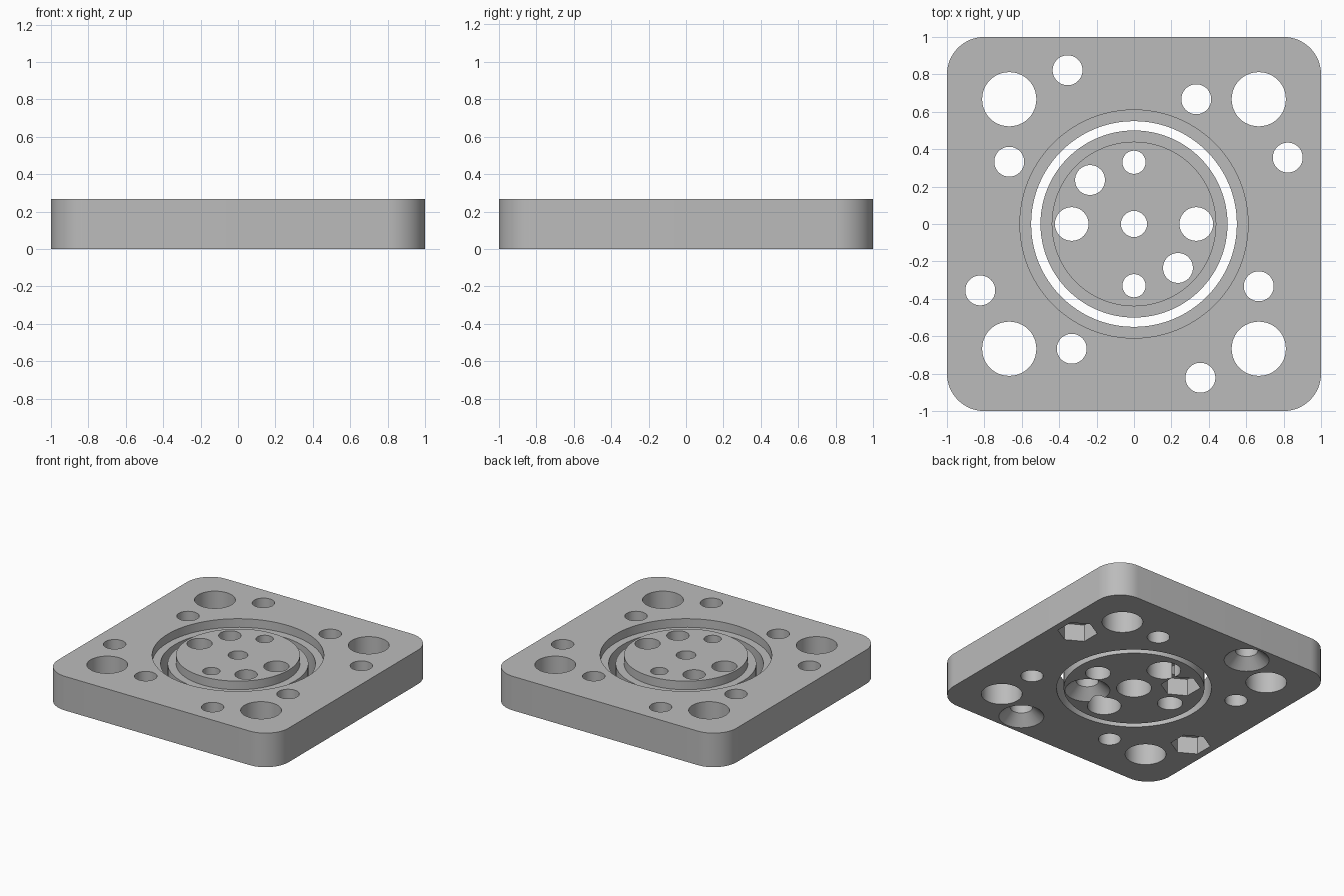
import bpy
import bmesh
import math

T = 0.267      # plate thickness
STEP = 0.2     # height of the shoulder ledges
LOW, HIGH = -0.1, T + 0.1

cube = bpy.data.objects.get("Cube")
if cube:
    bpy.data.objects.remove(cube)

grey = bpy.data.materials.new("plain grey")
grey.use_nodes = True
color = (0.5, 0.5, 0.5, 1)
grey.diffuse_color = color
bsdf = next(n for n in grey.node_tree.nodes if n.type == 'BSDF_PRINCIPLED')
bsdf.inputs["Base Color"].default_value = color


def stack(name, rings, x=0, y=0):
    """Closed solid lofted through rings of (x, y, z) points."""
    bm = bmesh.new()
    loops = [[bm.verts.new((px + x, py + y, pz)) for px, py, pz in ring] for ring in rings]
    for a, b in zip(loops, loops[1:]):
        for i in range(len(a)):
            j = (i + 1) % len(a)
            bm.faces.new((a[i], a[j], b[j], b[i]))
    bm.faces.new(loops[0][::-1])
    bm.faces.new(loops[-1])
    bmesh.ops.recalc_face_normals(bm, faces=bm.faces)
    mesh = bpy.data.meshes.new(name)
    bm.to_mesh(mesh)
    bm.free()
    mesh.materials.append(grey)
    obj = bpy.data.objects.new(name, mesh)
    bpy.context.collection.objects.link(obj)
    return obj


def turned(name, profile, x=0, y=0, sides=48, turn=0):
    """Turned solid from a profile of (radius, height) pairs."""
    angles = [math.tau * i / sides + turn for i in range(sides)]
    return stack(name, [[(r * math.cos(a), r * math.sin(a), z) for a in angles]
                        for r, z in profile], x, y)


def cut(body, profile, x=0, y=0, **options):
    cutter = turned("cutter", profile, x, y, **options)
    cutter.hide_render = True
    mod = body.modifiers.new("cut", 'BOOLEAN')
    mod.operation, mod.solver, mod.object = 'DIFFERENCE', 'EXACT', cutter
    bpy.context.view_layer.objects.active = body
    bpy.ops.object.modifier_apply(modifier=mod.name)
    bpy.data.objects.remove(cutter)


def hole(body, x, y, r):
    cut(body, [(r, LOW), (r, HIGH)], x, y)


def countersink(body, x, y):
    hole(body, x, y, 0.08)
    cut(body, [(0.16, LOW), (0.16, 0), (0.08, 0.075), (0.08, 0.1)], x, y)


def nut_pocket(body, x, y):
    hole(body, x, y, 0.08)
    cut(body, [(0.142, LOW), (0.142, 0.133)], x, y, sides=6, turn=math.pi / 6)


def counterbore(body, x, y, r, head):
    cut(body, [(head, LOW), (head, 0.19), (r, 0.19), (r, HIGH)], x, y)


# Square plate with rounded corners
R, N = 0.2, 16
outline = []
for quarter in range(4):
    mid = math.pi / 4 + quarter * math.pi / 2
    cx = math.copysign(1 - R, math.cos(mid))
    cy = math.copysign(1 - R, math.sin(mid))
    for i in range(N + 1):
        a = (quarter + i / N) * math.pi / 2
        outline.append((cx + R * math.cos(a), cy + R * math.sin(a)))
plate = stack("mounting_plate", [[(x, y, z) for x, y in outline] for z in (0, T)])

# Stepped central opening
cut(plate, [(0.55, LOW), (0.55, STEP), (0.61, STEP), (0.61, HIGH)], sides=96)

# Loose centre disc with a ledge
disc = turned("centre_disc", [(0.5, 0), (0.5, STEP), (0.44, STEP), (0.44, T)], sides=96)

# Both bodies repeat their holes after half a turn
for s in (1, -1):
    for x, y in ((0.667, 0.667), (-0.667, 0.667)):
        hole(plate, s * x, s * y, 0.145)
    for x, y in ((0.333, 0.667), (-0.667, 0.333)):
        hole(plate, s * x, s * y, 0.08)
    countersink(plate, s * -0.355, s * 0.822)
    nut_pocket(plate, s * 0.822, s * 0.355)
    hole(disc, s * 0.333, 0, 0.09)
    counterbore(disc, 0, s * 0.33, 0.062, 0.12)

# Centre bore and the screw and nut pair in the disc
counterbore(disc, 0, 0, 0.07, 0.124)
countersink(disc, 0.235, -0.235)
nut_pocket(disc, -0.235, 0.235)

# Smooth round walls, crisp edges
for body in (plate, disc):
    bpy.ops.object.select_all(action='DESELECT')
    body.select_set(True)
    bpy.context.view_layer.objects.active = body
    bpy.ops.object.shade_smooth_by_angle(angle=math.radians(30))
